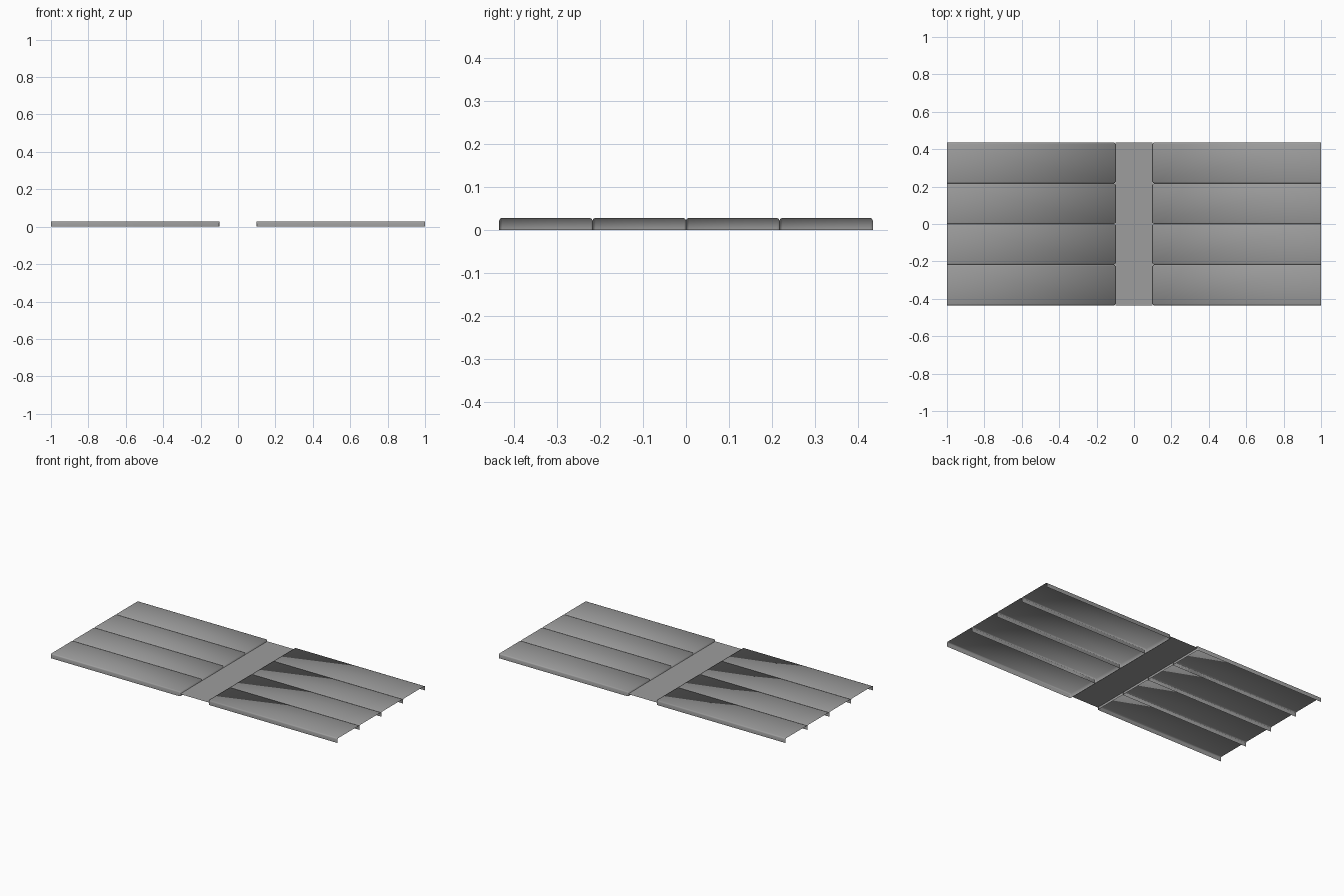
import bpy
import bmesh

if "Cube" in bpy.data.objects:
    bpy.data.objects.remove(bpy.data.objects["Cube"])

HALF_Y = 0.435      # half of total width
HEIGHT = 0.029
GAP = 0.1           # half width of the centre strip
ROWS = 4
BEVEL = 0.007

dark_grey = bpy.data.materials.new("dark_grey")
dark_grey.diffuse_color = (0.34, 0.34, 0.34, 1)
dark_grey.use_nodes = True
dark_grey.node_tree.nodes["Principled BSDF"].inputs["Base Color"].default_value = dark_grey.diffuse_color


def add_object(name, bm):
    mesh = bpy.data.meshes.new(name)
    bm.to_mesh(mesh)
    bm.free()
    mesh.materials.append(dark_grey)
    obj = bpy.data.objects.new(name, mesh)
    bpy.context.collection.objects.link(obj)
    return obj


def slat(name, side, y0, y1):
    """Thin rounded shell, open underneath and at its outer end."""
    bm = bmesh.new()
    bmesh.ops.create_cube(bm, size=1)
    for v in bm.verts:
        v.co.x = side * (GAP + (v.co.x + 0.5) * (1 - GAP))
        v.co.y = y0 + (v.co.y + 0.5) * (y1 - y0)
        v.co.z = (v.co.z + 0.5) * HEIGHT
    bmesh.ops.recalc_face_normals(bm, faces=bm.faces)

    # round the long top edges and the upright inner corners
    def rounded(e):
        a, b = e.verts[0].co, e.verts[1].co
        inner = all(abs(abs(p.x) - GAP) < 1e-4 for p in (a, b))
        top = all(p.z > HEIGHT - 1e-4 for p in (a, b))
        long_edge = abs(a.x - b.x) > 0.1
        upright = abs(a.z - b.z) > 0.01
        return (top and long_edge) or (inner and upright)

    bmesh.ops.bevel(bm, geom=[e for e in bm.edges if rounded(e)],
                    offset=BEVEL, segments=2, profile=0.5, affect='EDGES')

    # remove underside and outer end
    opened = [f for f in bm.faces
              if all(v.co.z < 1e-5 for v in f.verts)
              or all(abs(v.co.x) > 1 - 1e-5 for v in f.verts)]
    bmesh.ops.delete(bm, geom=opened, context='FACES')
    for f in bm.faces:
        f.smooth = True
    return add_object(name, bm)


# two banks of slats
step = 2 * HALF_Y / ROWS
for side, label in ((-1, "left"), (1, "right")):
    for i in range(ROWS):
        y = -HALF_Y + i * step
        slat(f"{label}_slat_{i + 1}", side, y, y + step)

# flat centre strip joining the banks
bm = bmesh.new()
bmesh.ops.create_grid(bm, x_segments=1, y_segments=1, size=1)
for v in bm.verts:
    v.co.x *= GAP
    v.co.y *= HALF_Y
    v.co.z = 0.015
add_object("centre_strip", bm)
